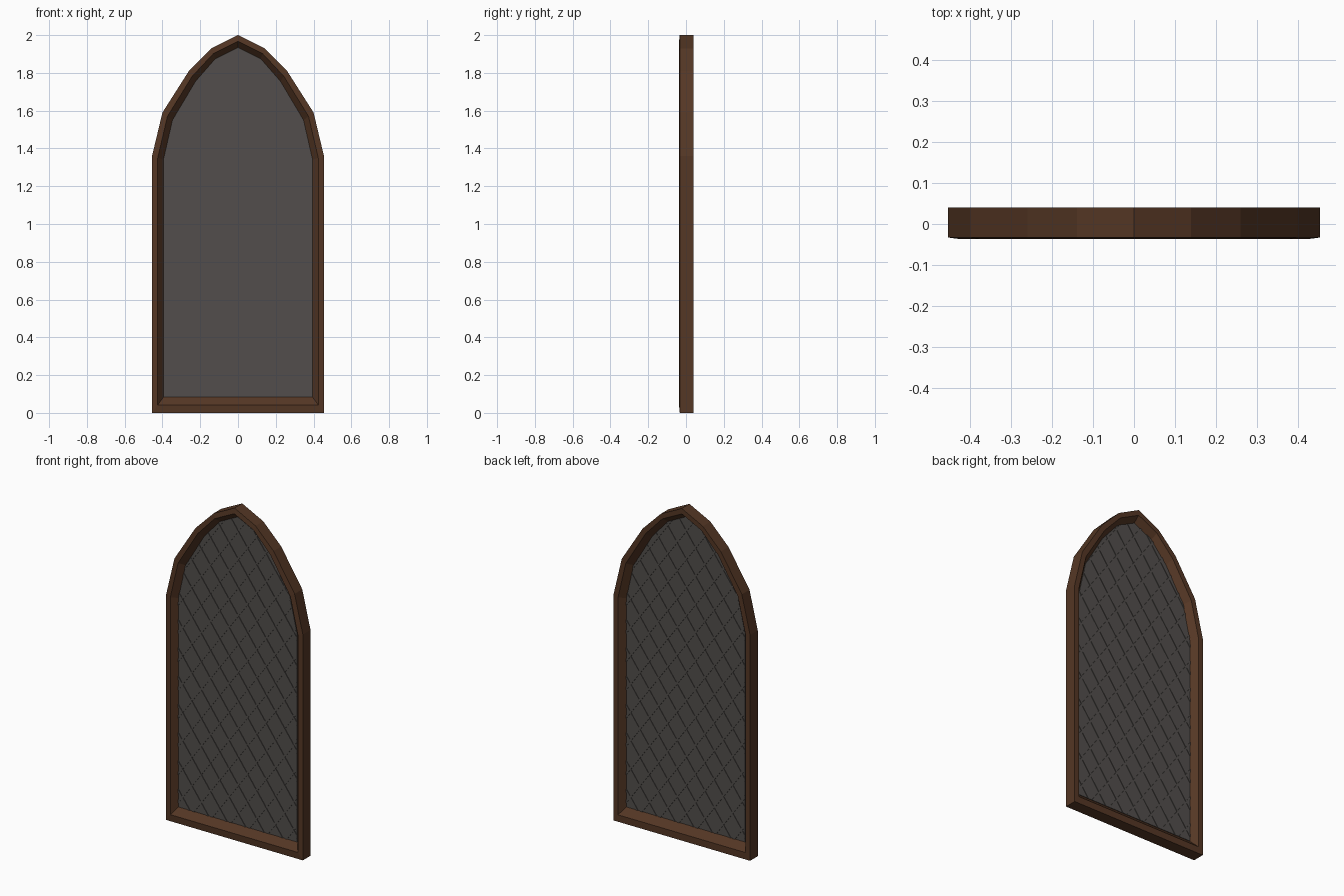
import bpy, bmesh, math
from mathutils import Vector

cube = bpy.data.objects.get("Cube")
if cube:
    bpy.data.objects.remove(cube, do_unlink=True)


def material(name, color):
    m = bpy.data.materials.new(name)
    m.use_nodes = True
    m.diffuse_color = (*color, 1)
    bsdf = next(n for n in m.node_tree.nodes if n.type == 'BSDF_PRINCIPLED')
    bsdf.inputs["Base Color"].default_value = (*color, 1)
    bsdf.inputs["Roughness"].default_value = 0.8
    return m


wood = material("dark_wood", (0.09, 0.038, 0.018))
grey = material("smoky_grey", (0.084, 0.076, 0.072))


def finish(bm, name, mat):
    bmesh.ops.recalc_face_normals(bm, faces=bm.faces)
    mesh = bpy.data.meshes.new(name)
    bm.to_mesh(mesh)
    bm.free()
    mesh.materials.append(mat)
    obj = bpy.data.objects.new(name, mesh)
    bpy.context.collection.objects.link(obj)
    return obj


def mirrored(half):
    """Close a right-hand half outline (last point on the axis)."""
    return half + [(-x, z) for x, z in reversed(half[:-1])]


# Pointed arch outlines: outer edge, inner edge, and the ridge between them
outer = mirrored([(0.455, 0), (0.455, 1.36), (0.4, 1.59), (0.26, 1.81), (0.14, 1.93), (0, 2)])
inner = mirrored([(0.395, 0.083), (0.395, 1.34), (0.347, 1.55), (0.225, 1.755), (0.12, 1.875), (0, 1.935)])
ridge = [((a + c) / 2, (b + d) / 2) for (a, b), (c, d) in zip(outer, inner)]

# Frame: section carried around the arch, sloping in to the pane on both sides
bm = bmesh.new()
section = [(outer, 0.04), (outer, -0.033), (ridge, -0.037), (inner, 0), (ridge, 0.04)]
rings = [[bm.verts.new((x, y, z)) for x, z in line] for line, y in section]
count = len(outer)
for k, ring in enumerate(rings):
    after = rings[(k + 1) % len(rings)]
    for i in range(count):
        j = (i + 1) % count
        bm.faces.new((ring[i], ring[j], after[j], after[i]))
finish(bm, "arched_frame", wood)

# Pane: thin sheet filling the opening
bm = bmesh.new()
sheet = bm.faces.new([bm.verts.new((x, -0.003, z)) for x, z in inner])
grown = bmesh.ops.extrude_face_region(bm, geom=[sheet])
bmesh.ops.translate(bm, vec=(0, 0.006, 0),
                    verts=[v for v in grown["geom"] if isinstance(v, bmesh.types.BMVert)])
finish(bm, "window_pane", grey)


def lattice(name, angle, half_depth):
    """Parallel slanted bars trimmed to the arch opening."""
    bm = bmesh.new()
    along = Vector((math.cos(angle), 0, math.sin(angle)))
    across = Vector((-along.z, 0, along.x))
    centre = Vector((0, 0, 1))
    for n in range(-11, 12):
        mid = centre + across * (n * 0.1)
        ends = []
        for s in (-1.5, 1.5):
            ends.append([bm.verts.new(mid + along * s + across * w + Vector((0, d, 0)))
                         for w, d in ((-0.006, -half_depth), (0.006, -half_depth),
                                      (0.006, half_depth), (-0.006, half_depth))])
        for i in range(4):
            j = (i + 1) % 4
            bm.faces.new((ends[0][i], ends[0][j], ends[1][j], ends[1][i]))
    for (x0, z0), (x1, z1) in zip(inner, inner[1:] + inner[:1]):
        bmesh.ops.bisect_plane(bm, geom=bm.verts[:] + bm.edges[:] + bm.faces[:],
                               plane_co=(x0, 0, z0), plane_no=(z1 - z0, 0, x0 - x1),
                               clear_outer=True)
    return finish(bm, name, grey)


# Diamond lattice of two crossing sets of bars
lattice("lattice_rising", math.radians(54), 0.006)
lattice("lattice_falling", math.radians(-54), 0.0068)
